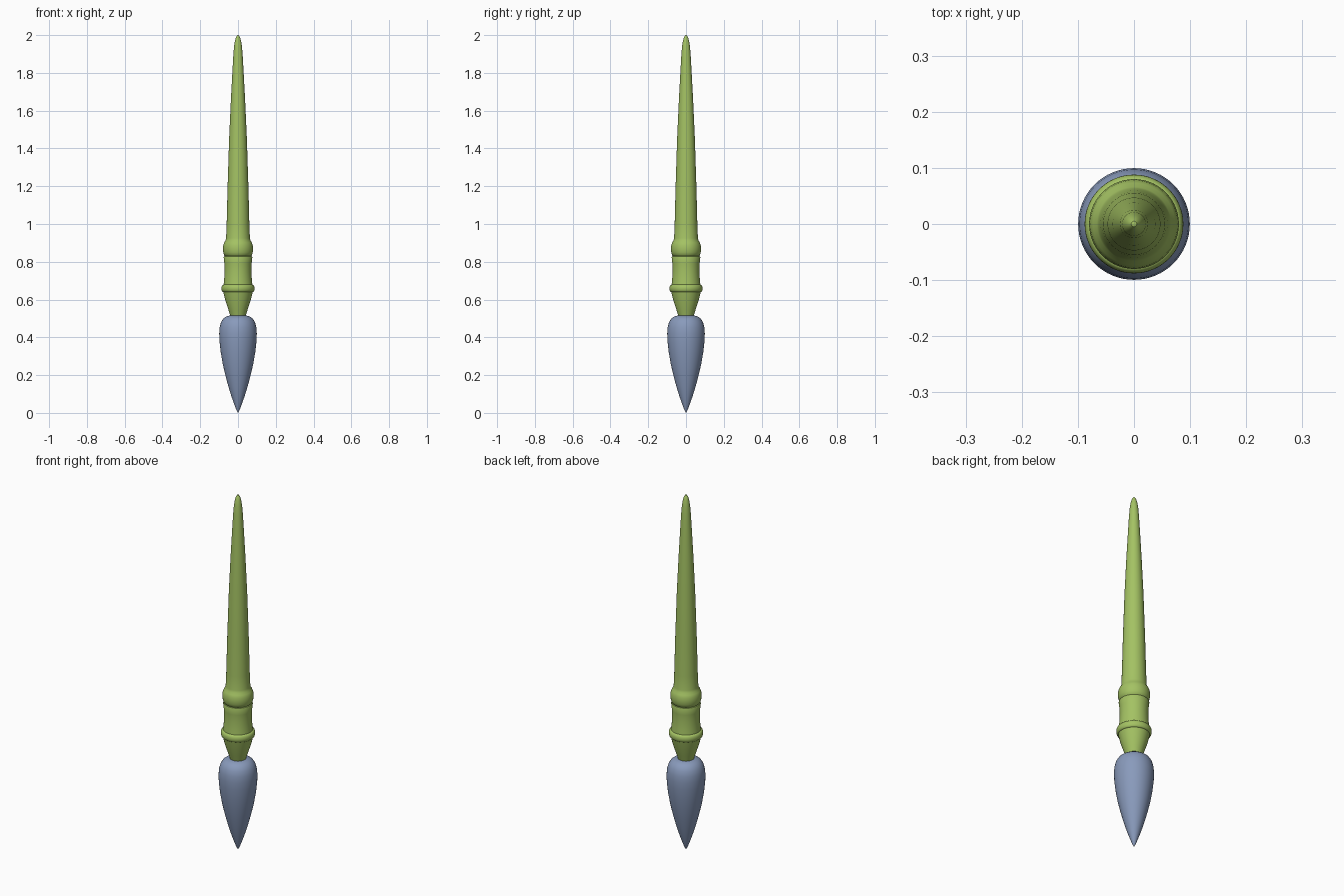
import bpy, bmesh, math

if "Cube" in bpy.data.objects:
    bpy.data.objects.remove(bpy.data.objects["Cube"])


def material(name, rgb):
    m = bpy.data.materials.new(name)
    m.diffuse_color = (*rgb, 1)
    m.use_nodes = True
    m.node_tree.nodes["Principled BSDF"].inputs["Base Color"].default_value = m.diffuse_color
    return m


def lathe(name, profile, mat, sides=64, angle=35):
    """Revolve (radius, z) points, listed bottom to top, around z."""
    bm = bmesh.new()
    verts = [bm.verts.new((r, 0, z)) for r, z in profile]
    edges = [bm.edges.new(p) for p in zip(verts, verts[1:])]
    bmesh.ops.spin(bm, geom=verts + edges, cent=(0, 0, 0), axis=(0, 0, 1),
                   angle=math.tau, steps=sides, use_duplicate=False)
    bmesh.ops.remove_doubles(bm, verts=bm.verts, dist=1e-5)
    bmesh.ops.recalc_face_normals(bm, faces=bm.faces)
    me = bpy.data.meshes.new(name)
    bm.to_mesh(me)
    bm.free()
    me.materials.append(mat)
    ob = bpy.data.objects.new(name, me)
    bpy.context.collection.objects.link(ob)
    bpy.ops.object.select_all(action='DESELECT')
    ob.select_set(True)
    bpy.context.view_layer.objects.active = ob
    bpy.ops.object.shade_smooth_by_angle(angle=math.radians(angle))
    return ob


def bead(r_in, r_out, z0, z1, n=10):
    """Half-round moulding profile."""
    zc, h = (z0 + z1) / 2, (z1 - z0) / 2
    return [(r_in + (r_out - r_in) * math.cos(a), zc + h * math.sin(a))
            for a in (-math.pi / 2 + math.pi * i / n for i in range(n + 1))]


green = material("green_handle_paint", (0.37, 0.54, 0.125))
blue = material("blue_grey_bristle", (0.25, 0.325, 0.50))

# teardrop bristle head
lathe("bristle_head", [
    (0, 0), (0.007, 0.012), (0.018, 0.04), (0.034, 0.085), (0.051, 0.14),
    (0.067, 0.2), (0.081, 0.26), (0.092, 0.325), (0.098, 0.38), (0.0995, 0.42),
    (0.097, 0.453), (0.09, 0.48), (0.078, 0.499), (0.062, 0.511),
    (0.042, 0.516), (0, 0.518)], blue)

# ferrule: cone, moulded ring and waisted collar
lathe("ferrule", [
    (0, 0.51), (0.041, 0.515), (0.051, 0.547), (0.067, 0.595), (0.078, 0.64)]
    + bead(0.078, 0.088, 0.64, 0.678)
    + [(0.076, 0.68), (0.073, 0.71), (0.071, 0.75), (0.072, 0.79),
       (0.076, 0.825), (0.074, 0.829), (0.065, 0.83), (0, 0.83)], green)

# tapered handle with a rounded bead at its base
lathe("handle", [(0, 0.828), (0.068, 0.83), (0.073, 0.834), (0.078, 0.85),
    (0.08, 0.868), (0.078, 0.888), (0.073, 0.902), (0.066, 0.912),
    (0.063, 0.925), (0.060, 1.0), (0.055, 1.2), (0.047, 1.45),
    (0.038, 1.65), (0.030, 1.8), (0.025, 1.89), (0.021, 1.94),
    (0.016, 1.97), (0.010, 1.99), (0.005, 1.998), (0, 2.0)], green)
